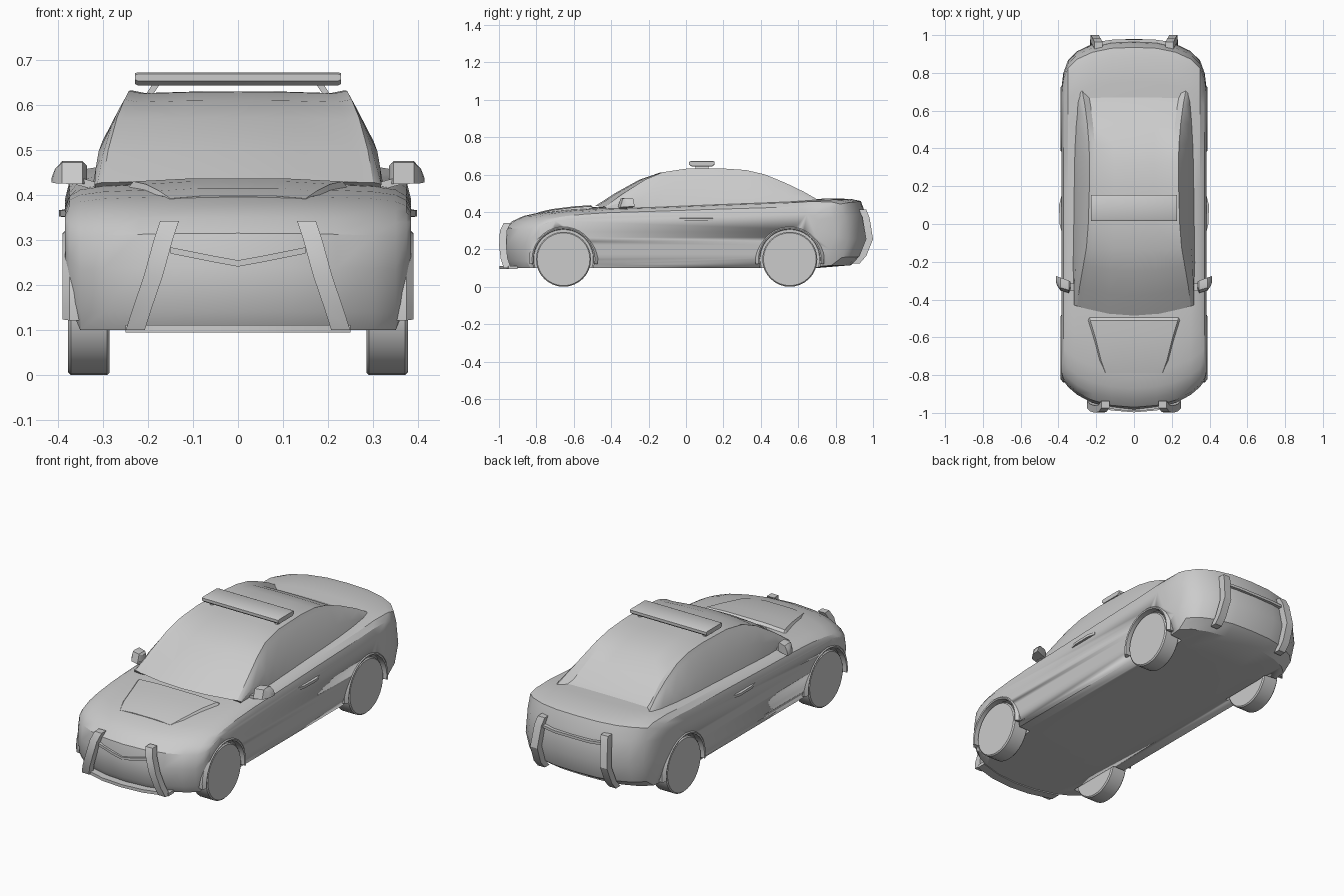
import bpy, bmesh, math

if "Cube" in bpy.data.objects:
    bpy.data.objects.remove(bpy.data.objects["Cube"])


def loft(name, rows, closed=True, angle=28):
    """Skin a list of equal-length rings and cap both ends."""
    bm = bmesh.new()
    vs = [[bm.verts.new(p) for p in r] for r in rows]
    n = len(rows[0])
    for a, b in zip(vs, vs[1:]):
        for i in range(n):
            j = (i + 1) % n
            bm.faces.new((a[i], a[j], b[j], b[i]))
    if closed:
        bm.faces.new(vs[0])
        bm.faces.new(vs[-1])
    else:
        for i in range(n):
            bm.faces.new((vs[0][i], vs[0][(i + 1) % n], vs[-1][(i + 1) % n], vs[-1][i]))
    bmesh.ops.recalc_face_normals(bm, faces=bm.faces)
    me = bpy.data.meshes.new(name)
    bm.to_mesh(me)
    bm.free()
    ob = bpy.data.objects.new(name, me)
    bpy.context.collection.objects.link(ob)
    smooth(ob, angle)
    return ob


def smooth(ob, angle=28):
    bpy.ops.object.select_all(action='DESELECT')
    bpy.context.view_layer.objects.active = ob
    ob.select_set(True)
    bpy.ops.object.shade_smooth_by_angle(angle=math.radians(angle))


def mirror(ob):
    ob.modifiers.new("mirror", 'MIRROR')
    return ob


def bar(name, path, w, d, h=0):
    """Sweep a rectangle (w in x, d in y) along a mostly vertical path."""
    return loft(name, [[(x - w / 2, y - d / 2, z), (x + w / 2, y - d / 2, z),
                        (x + w / 2, y + d / 2, z), (x - w / 2, y + d / 2, z)] for x, y, z in path])


def rail(name, path, d, h):
    """Sweep a rectangle (d in y, h in z) along a path across the car."""
    return loft(name, [[(x, y - d / 2, z - h / 2), (x, y + d / 2, z - h / 2),
                        (x, y + d / 2, z + h / 2), (x, y - d / 2, z + h / 2)] for x, y, z in path])


def cylinder(name, x0, x1, y, z, r, n=32):
    ring = [(y + r * math.cos(2 * math.pi * i / n), z + r * math.sin(2 * math.pi * i / n)) for i in range(n)]
    e = 0.006
    small = [(y + (a - y) * (1 - e / r), z + (b - z) * (1 - e / r)) for a, b in ring]
    return loft(name, [[(x, a, b) for a, b in rr] for x, rr in
                       ((x0, small), (x0 + e, ring), (x1 - e, ring), (x1, small))])


# Body: one side-view loop, repeated across the width and pulled in at the ends
side = [(-.95, .10), (-.975, .14), (-.985, .24), (-.97, .315), (-.93, .35), (-.87, .378), (-.78, .398),
        (-.65, .414), (-.48, .426), (-.2, .435), (.2, .45), (.6, .463), (.75, .472), (.88, .470), (.935, .458),
        (.96, .39), (.98, .26), (.945, .16), (.88, .115), (.7, .10)]
stations = [(0, .985, .98, .10, 0), (.12, .975, .975, .10, .001), (.22, .947, .953, .10, .004),
            (.30, .905, .915, .10, .008), (.35, .862, .865, .10, .016), (.374, .828, .80, .155, .038),
            (.384, .79, .72, .24, .075)]
rows = []
for x, front, rear, zb, drop in stations:
    k = 1 - (drop + zb - .1) / .36
    rows.append([(x, y * (front if y < 0 else rear) / (.985 if y < 0 else .98), zb + (z - .1) * k)
                 for y, z in side])
left = [[(-x, y, z) for x, y, z in r] for r in rows[:0:-1]]
body = loft("car_body", left + rows, angle=30)

# Wheels, arches and wheel wells
R = .147
for end, y in (("front", -.655), ("rear", .555)):
    mirror(cylinder(end + "_wheels", .285, .377, y, R, R))
    for s in (-1, 1):
        cut = cylinder(end + "_well_cutter", min(s * .28, s * .5), max(s * .28, s * .5), y, R, .165, 40)
        cut.hide_render = True
        cut.hide_set(True)
        m = body.modifiers.new("well", 'BOOLEAN')
        m.operation, m.object, m.solver = 'DIFFERENCE', cut, 'EXACT'
    arch = []
    for i in range(21):
        a = math.radians(-8 + 196 * i / 20)
        arch.append([(x, y + r * math.cos(a), R + r * math.sin(a)) for x, r in
                     ((.35, .161), (.386, .161), (.389, .168), (.374, .184), (.35, .184))])
    mirror(loft(end + "_arch_lips", arch))

# Cabin: y, top z, roof half width, base half width, drop of the middle, bow
cabin = [(-.485, .428, .300, .315, .000, .05), (-.38, .500, .288, .320, .004, .05),
         (-.25, .573, .268, .325, .005, .04), (-.14, .612, .252, .325, .006, .02),
         (0, .631, .242, .325, .006, 0), (.2, .632, .236, .325, .006, 0), (.32, .624, .235, .325, .007, 0),
         (.42, .601, .238, .323, .012, 0), (.53, .556, .247, .318, .018, 0),
         (.63, .508, .260, .308, .034, 0), (.71, .462, .275, .292, .010, 0)]
rings = []
for y, zt, ht, hb, drop, bow in cabin:
    half = [(hb, .405), (hb * .55 + ht * .45 + .01, .42 + (zt - .42) * .5), (ht + .012, zt - .1 * (zt - .40)),
            (ht, zt), (ht - .03, zt - drop), (ht * .45, zt - drop + .003)]
    sec = half + [(0, zt - drop + .004)] + [(-x, z) for x, z in half[::-1]]
    rings.append([(x, y + bow * (x / .3) ** 2, z) for x, z in sec])
loft("cabin", rings, angle=25)

# Raised bonnet centre with tapering creased edges
dome = [(-.79, .398, .15), (-.72, .415, .175), (-.6, .430, .205), (-.51, .436, .232), (-.495, .425, .236)]
loft("bonnet_dome", [[(-w - .02, y, z - .03), (-w, y, z - .006), (-w * .5, y, z), (w * .5, y, z),
                      (w, y, z - .006), (w + .02, y, z - .03)] for y, z, w in dome])

# Push bars at both ends
mirror(bar("front_bars", [(.152, -.955, .342), (.166, -.976, .30), (.188, -.98, .22),
                          (.212, -.972, .15), (.228, -.955, .10)], .042, .038))
mirror(bar("rear_bars", [(.188, .945, .412), (.197, .962, .37), (.208, .981, .255),
                         (.212, .945, .165), (.212, .91, .125)], .042, .038))

# Nose and tail trim
rail("grille_chevron", [(-.15, -.965, .277), (-.05, -.978, .257), (0, -.98, .248),
                        (.05, -.978, .257), (.15, -.965, .277)], .02, .014)
rail("front_lip", [(-.25, -.925, .103), (-.12, -.962, .103), (0, -.972, .103),
                   (.12, -.962, .103), (.25, -.925, .103)], .05, .016)
rail("tail_trim", [(-.19, .955, .365), (-.1, .968, .36), (.1, .968, .36), (.19, .955, .365)], .02, .014)

# Side mirrors with stems
mirror(loft("side_mirrors", [[(x, y0, z0), (x, y1, z0), (x, y1, z1), (x, (y0 + y1) / 2, z1 + .003), (x, y0 + .015, z1)]
                             for x, y0, y1, z0, z1 in ((.335, -.345, -.305, .425, .462), (.345, -.365, -.300, .424, .472),
                                                       (.390, -.352, -.283, .425, .472), (.406, -.328, -.278, .426, .455),
                                                       (.414, -.305, -.276, .428, .434))]))
mirror(rail("mirror_stems", [(.31, -.335, .418), (.36, -.335, .432)], .04, .018))

# Door handles
mirror(loft("door_handles", [[(x, y, .352), (x, y, .366), (.375, y, .37), (.375, y, .35)]
                             for y, x in ((-.04, .384), (0, .394), (.10, .397), (.145, .385))]))

# Roof light bar on two splayed feet
loft("light_bar", [[(x, .03, z0), (x, .14, z0), (x, .153, z0 + .01), (x, .153, z1 - .004), (x, .145, z1),
                    (x, .025, z1), (x, .017, z1 - .004), (x, .017, z0 + .01)]
                   for x, z0, z1 in ((-.228, .646, .670), (-.222, .643, .672), (.222, .643, .672), (.228, .646, .670))])
mirror(bar("light_bar_feet", [(.202, .085, .615), (.180, .085, .648)], .016, .07))
